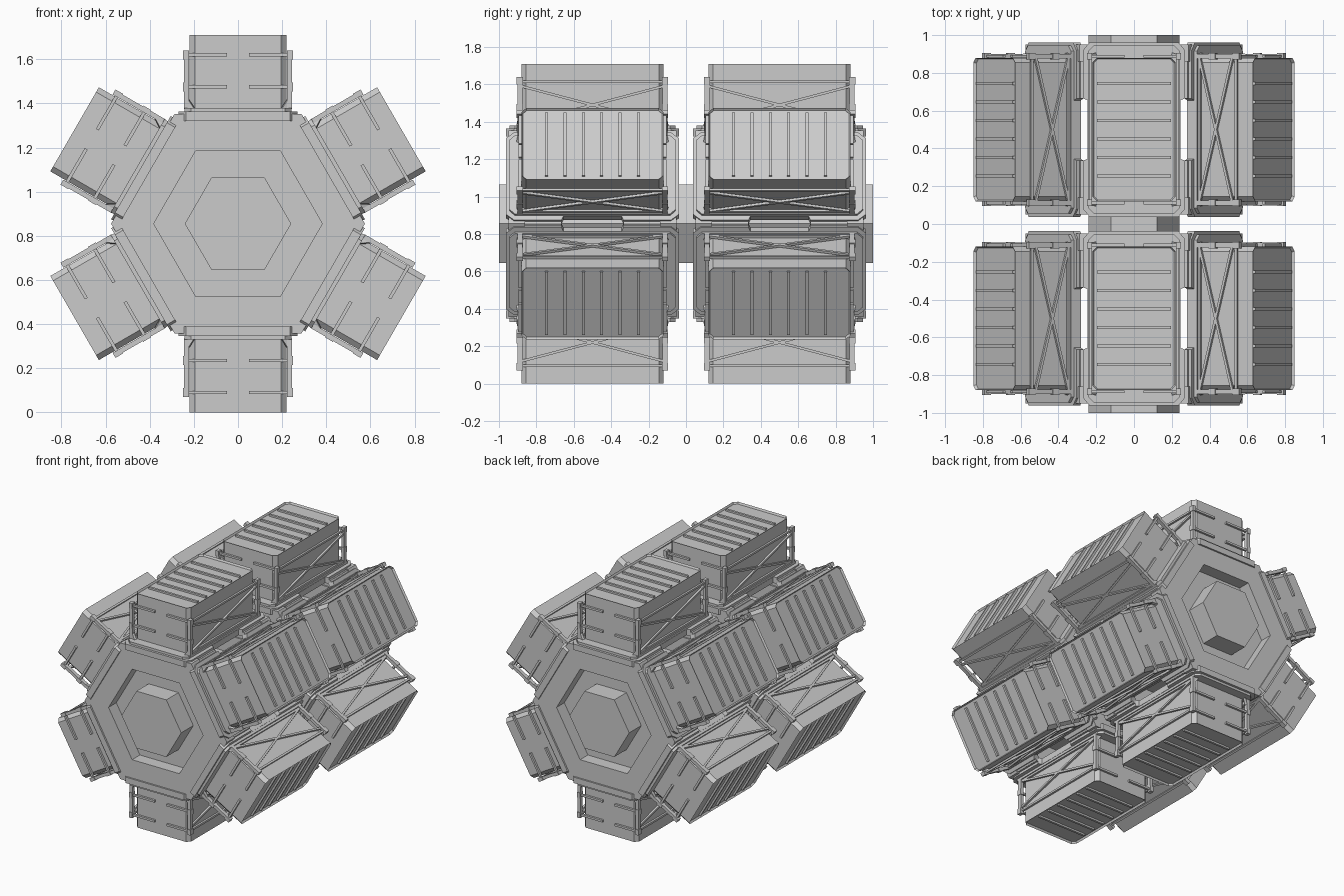
import bpy, bmesh
from math import radians, cos, sin
from mathutils import Vector, Matrix

if "Cube" in bpy.data.objects:
    bpy.data.objects.remove(bpy.data.objects["Cube"])

CZ = 0.855          # height of the long axis


def prism(bm, pts, z0, z1, top_scale=1.0):
    """Extrude a flat outline from z0 to z1; returns the top face."""
    lo = [bm.verts.new((x, y, z0)) for x, y in pts]
    hi = [bm.verts.new((x * top_scale, y * top_scale, z1)) for x, y in pts]
    n = len(pts)
    bm.faces.new(lo[::-1])
    top = bm.faces.new(hi)
    for i in range(n):
        bm.faces.new((lo[i], lo[(i + 1) % n], hi[(i + 1) % n], hi[i]))
    return top


def chamfered(w, l, c):
    """Rectangle outline with cut corners (half width, half length, cut)."""
    return [(w, -l + c), (w, l - c), (w - c, l), (-w + c, l),
            (-w, l - c), (-w, -l + c), (-w + c, -l), (w - c, -l)]


def box(bm, center, size):
    m = Matrix.Translation(center) @ Matrix.Diagonal((*size, 1))
    bmesh.ops.create_cube(bm, size=1, matrix=m)


def bar(bm, p, q, w):
    """Square bar between two points."""
    p, q = Vector(p), Vector(q)
    d = q - p
    m = (Matrix.Translation((p + q) / 2) @ d.to_track_quat('Z', 'Y').to_matrix().to_4x4()
         @ Matrix.Diagonal((w, w, d.length, 1)))
    bmesh.ops.create_cube(bm, size=1, matrix=m)


def mesh_of(bm, name):
    bmesh.ops.recalc_face_normals(bm, faces=bm.faces)
    me = bpy.data.meshes.new(name)
    bm.to_mesh(me)
    bm.free()
    return me


def place(me, name, matrix):
    ob = bpy.data.objects.new(name, me)
    ob.matrix_world = matrix
    bpy.context.collection.objects.link(ob)
    return ob


def hexagon(r):
    return [(r * cos(radians(60 * i)), r * sin(radians(60 * i))) for i in range(6)]


# Container with a ribbed, recessed lid (local z points outward from the axis)
bm = bmesh.new()
lid = prism(bm, chamfered(0.22, 0.38, 0.025), 0.50, 0.855)
bmesh.ops.inset_region(bm, faces=[lid], thickness=0.02)
bmesh.ops.inset_region(bm, faces=[lid], thickness=0.008, depth=-0.014)
for i in range(6):
    box(bm, (0, -0.245 + i * 0.098, 0.846), (0.39, 0.016, 0.016))
container = mesh_of(bm, "container")

# Mounting frame under each container, notched at mid length
bm = bmesh.new()
outline = [(0.27, 0.165), (0.27, 0.42), (0.235, 0.462), (-0.235, 0.462), (-0.27, 0.42), (-0.27, 0.165),
           (-0.245, 0.155), (-0.245, -0.155), (-0.27, -0.165), (-0.27, -0.42), (-0.235, -0.462),
           (0.235, -0.462), (0.27, -0.42), (0.27, -0.165), (0.245, -0.155), (0.245, 0.155)]
prism(bm, outline, 0.465, 0.508)
prism(bm, chamfered(0.243, 0.445, 0.03), 0.505, 0.525)
for sx in (-1, 1):
    for sy in (-1, 1):
        box(bm, (sx * 0.262, sy * 0.275, 0.475), (0.04, 0.22, 0.03))
frame = mesh_of(bm, "mounting_frame")

# Cross braces and corner clamps around each container
bm = bmesh.new()
for sx in (-1, 1):
    x = sx * 0.232
    for a in (-1, 1):
        bar(bm, (x, -0.38 * a, 0.535), (x, 0.38 * a, 0.735), 0.014)
    for z in (0.535, 0.76):
        bar(bm, (x, -0.39, z), (x, 0.39, z), 0.014)
    for sy in (-1, 1):
        y = sy * 0.388
        box(bm, (sx * 0.234, y, 0.65), (0.022, 0.026, 0.26))
        for z in (0.62, 0.765):
            bar(bm, (sx * 0.05, y, z), (sx * 0.235, y, z), 0.015)
            box(bm, (sx * 0.236, y, z), (0.026, 0.034, 0.04))
        bar(bm, (sx * 0.232, y, 0.56), (sx * 0.20, y + sy * 0.01, 0.51), 0.018)
brace = mesh_of(bm, "cross_brace")

# Hexagonal end plate with a hexagonal pit (local z points out of the section)
bm = bmesh.new()
prism(bm, hexagon(0.575), 0.36, 0.45)
front = [f for f in bm.faces if all(v.co.z > 0.44 for v in f.verts)]
bmesh.ops.inset_region(bm, faces=front, thickness=0.012, depth=0.015)
bmesh.ops.inset_region(bm, faces=front, thickness=(0.563 - 0.34) * 0.866)
pit = bmesh.ops.extrude_face_region(bm, geom=front)
bmesh.ops.translate(bm, vec=(0, 0, -0.1), verts=[v for v in pit["geom"] if isinstance(v, bmesh.types.BMVert)])
bmesh.ops.delete(bm, geom=front, context='FACES')
plate = mesh_of(bm, "end_plate")

# Two sections, six containers each
for sec, y in (("front", -0.5), ("rear", 0.5)):
    base = Matrix.Translation((0, y, CZ))
    for k in range(6):
        m = base @ Matrix.Rotation(radians(60 * k), 4, 'Y')
        for me in (container, frame, brace):
            place(me, f"{sec}_{me.name}_{k + 1}", m)
    for side, ang in (("near", 90), ("far", -90)):
        place(plate, f"{sec}_{side}_end_plate", base @ Matrix.Rotation(radians(ang), 4, 'X'))

# Central core running the whole length, with a shallow end recess
bm = bmesh.new()
prism(bm, hexagon(0.241), -1.0, 1.0)
core = mesh_of(bm, "central_core")
place(core, "central_core", Matrix.Translation((0, 0, CZ)) @ Matrix.Rotation(radians(90), 4, 'X'))
